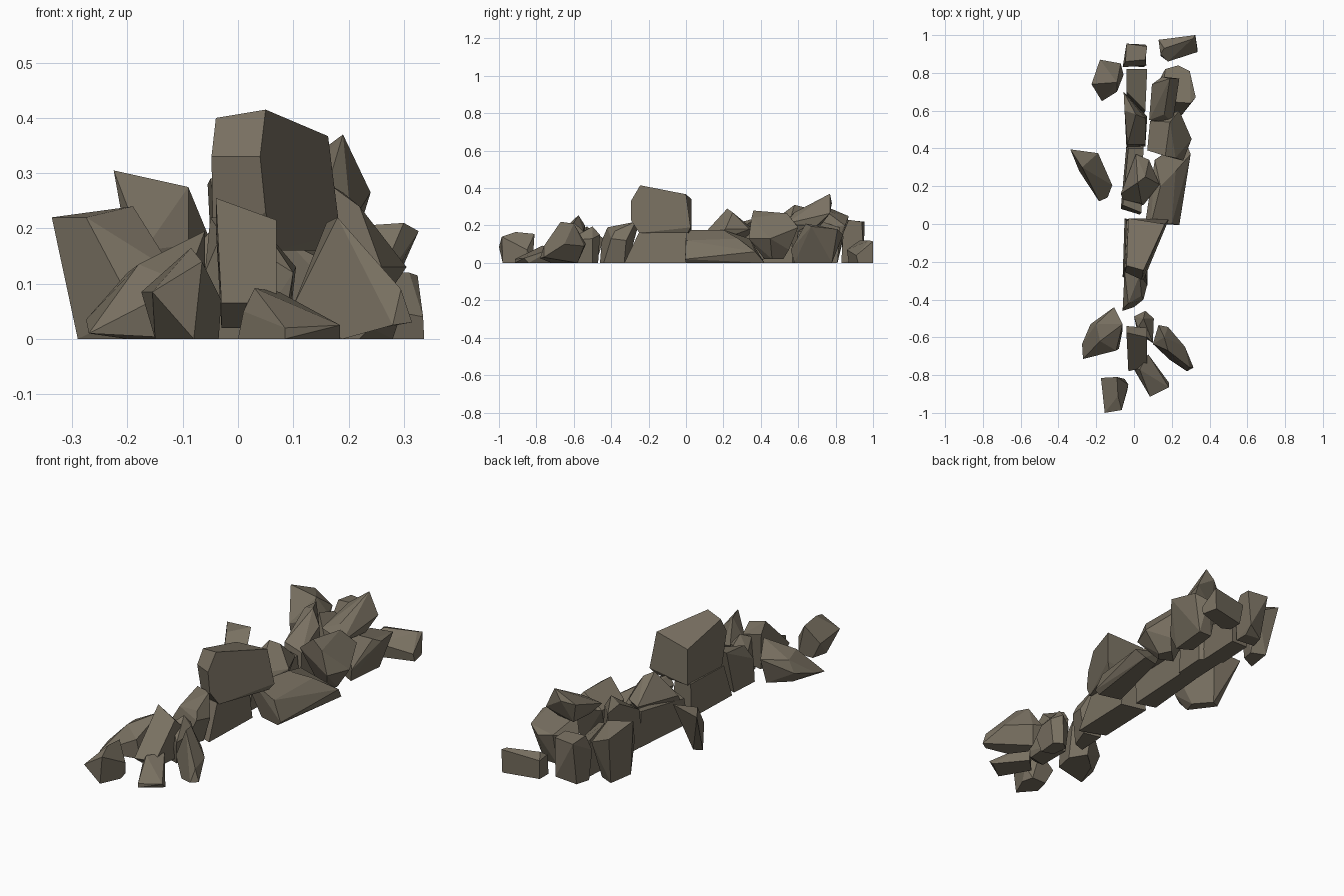
import bpy, bmesh

stone = bpy.data.materials.new("brown grey stone")
stone.diffuse_color = (0.19, 0.163, 0.12, 1)


def rock(name, z0, base, crown):
    """Faceted boulder: convex hull of a flat base outline (x, y) and crown points (x, y, z)."""
    bm = bmesh.new()
    for p in [(x, y, z0) for x, y in base] + crown:
        bm.verts.new(p)
    bmesh.ops.convex_hull(bm, input=bm.verts[:])
    loose = [v for v in bm.verts if not v.link_faces]
    bmesh.ops.delete(bm, geom=loose, context='VERTS')
    # merge nearly coplanar triangles into broad flat facets
    bmesh.ops.dissolve_limit(bm, angle_limit=0.24, verts=bm.verts[:], edges=bm.edges[:])
    bmesh.ops.recalc_face_normals(bm, faces=bm.faces[:])
    me = bpy.data.meshes.new(name)
    bm.to_mesh(me)
    bm.free()
    me.materials.append(stone)
    ob = bpy.data.objects.new(name, me)
    bpy.context.collection.objects.link(ob)


# Front cluster
rock("front_left_stone", 0, [(-.08, -.98), (-.15, -.9), (-.13, -.82), (-.05, -.82), (-.035, -.88)],
     [(-.175, -.815, .085), (-.155, -1, .085), (-.085, -.91, .165), (-.065, -.985, .14),
      (-.09, -.81, .155), (-.03, -.85, .07)])
rock("front_right_chip", 0, [(.0, -.77), (.07, -.7), (.185, -.84), (.085, -.915)],
     [(.03, -.77, .092), (.075, -.69, .085), (.185, -.865, .025), (.085, -.915, .02), (.01, -.77, .05)])
rock("front_middle_wedge", .02, [(-.03, -.72), (.06, -.7), (.07, -.57), (-.03, -.55)],
     [(-.03, -.78, .065), (.07, -.755, .065), (-.04, -.575, .255), (.07, -.6, .215),
      (-.04, -.54, .2), (.07, -.55, .17)])
rock("front_left_boulder", 0, [(-.19, -.7), (-.08, -.66), (-.06, -.56), (-.11, -.48), (-.2, -.56)],
     [(-.275, -.635, .035), (-.27, -.715, .01), (-.18, -.62, .135), (-.06, -.53, .195), (-.105, -.44, .13),
      (-.095, -.67, .1), (-.2, -.53, .12), (-.23, -.53, .06)])
rock("front_right_boulder", 0, [(.19, -.72), (.13, -.64), (.15, -.58), (.22, -.66)],
     [(.315, -.76, .03), (.28, -.78, .025), (.295, -.76, .09), (.18, -.67, .22), (.16, -.6, .21),
      (.1, -.635, .06), (.13, -.535, .1), (.18, -.545, .09), (.27, -.65, .1)])
rock("front_inner_stone", 0, [(.02, -.58), (.08, -.6), (.09, -.5), (.05, -.47), (.01, -.5)],
     [(.02, -.55, .17), (.105, -.5, .13), (.06, -.46, .15), (.05, -.5, .195), (.1, -.63, .12), (0, -.49, .12)])

# Spine of the row
rock("spine_stone_1", 0, [(-.06, -.46), (.0, -.44), (.04, -.33), (-.05, -.31)],
     [(-.06, -.45, .12), (.05, -.4, .13), (-.03, -.42, .19), (.04, -.38, .17), (-.05, -.25, .22),
      (.03, -.27, .22), (.07, -.32, .12)])
rock("spine_stone_2", 0, [(-.06, -.28), (.07, -.33), (.08, .0), (-.05, .03)],
     [(-.05, -.23, .165), (.06, -.25, .165), (.06, .0, .165), (-.04, .02, .165)])
rock("spine_stone_3", 0, [(-.07, .08), (.03, .05), (.05, .42), (-.04, .42)],
     [(-.06, .1, .13), (.04, .06, .14), (.05, .4, .15), (-.03, .4, .17)])
rock("spine_stone_4", 0, [(-.04, .4), (.06, .41), (.07, .57), (-.03, .64)],
     [(-.035, .42, .19), (.06, .42, .16), (-.05, .6, .29), (-.055, .7, .28), (.06, .56, .24), (.01, .58, .31)])
rock("spine_stone_5", 0, [(-.04, .62), (.05, .58), (.06, .81), (-.03, .81)],
     [(-.04, .7, .23), (.06, .6, .17), (.07, .82, .12), (-.04, .82, .19)])
rock("spine_stone_6", 0, [(-.05, .84), (.05, .83), (.05, .9), (-.03, .91)],
     [(-.06, .83, .15), (.065, .84, .16), (-.045, .86, .23), (.06, .87, .23), (.07, .94, .22),
      (-.04, .955, .22), (.06, .95, .03)])

# Large block resting on the spine
rock("top_block", .16, [(-.045, -.22), (.07, -.25), (.165, .01), (-.03, .03)],
     [(-.055, -.24, .24), (.05, -.295, .23), (.04, -.295, .33), (-.048, -.255, .33), (.05, -.245, .415),
      (-.04, -.22, .4), (.163, 0, .367), (-.03, .03, .34), (.185, .025, .19)])
rock("perched_stone", .13, [(-.06, .13), (.05, .1), (.13, .2), (.02, .34)],
     [(-.07, .16, .17), (.04, .11, .17), (.135, .21, .18), (.01, .37, .17), (.08, .34, .18),
      (.02, .22, .29), (.06, .25, .27)])

# Outlying stones on the left
rock("left_leaning_stone", 0, [(-.29, .28), (-.2, .16), (-.18, .22), (-.25, .3)],
     [(-.337, .395, .22), (-.275, .3, .22), (-.19, .375, .24), (-.115, .205, .12), (-.14, .14, .07),
      (-.185, .12, .05)])
rock("back_left_boulder", 0, [(-.17, .68), (-.09, .72), (-.08, .78), (-.15, .81)],
     [(-.225, .74, .305), (-.18, .87, .25), (-.09, .75, .275), (-.055, .79, .19), (-.09, .7, .17),
      (-.17, .65, .16), (-.07, .85, .2)])

# Right side stones
rock("right_slab", 0, [(.11, .03), (.22, .0), (.28, .42), (.2, .4)],
     [(.06, .01, .13), (.09, .0, .175), (.24, -.005, .02), (.14, .2, .175), (.11, .34, .13), (.3, .37, .06),
      (.2, .0, .12), (.22, .28, .13)])
rock("right_boulder", .02, [(.13, .45), (.2, .42), (.23, .46), (.2, .52)],
     [(.07, .39, .2), (.085, .545, .2), (.165, .36, .28), (.19, .54, .265), (.24, .6, .19),
      (.305, .45, .13), (.26, .335, .13), (.22, .35, .24), (.23, .55, .07)])
rock("back_right_boulder", 0, [(.15, .62), (.22, .58), (.24, .78), (.17, .78)],
     [(.1, .7, .12), (.24, .56, .07), (.3, .64, .21), (.327, .67, .195), (.295, .81, .18),
      (.235, .84, .15), (.165, .82, .16), (.15, .65, .2)])
rock("back_perched_block", .2, [(.11, .6), (.2, .57), (.22, .7), (.12, .72)],
     [(.08, .55, .24), (.205, .535, .21), (.16, .58, .27), (.095, .74, .3), (.19, .77, .37),
      (.24, .77, .265), (.15, .78, .32)])
rock("back_end_stone", 0, [(.14, .89), (.18, .87), (.337, .92), (.32, 1), (.14, .96)],
     [(.13, .975, .1), (.14, .9, .1), (.18, .86, .07), (.16, .93, .12), (.31, .98, .12), (.335, .91, .04),
      (.325, 1, .115)])
